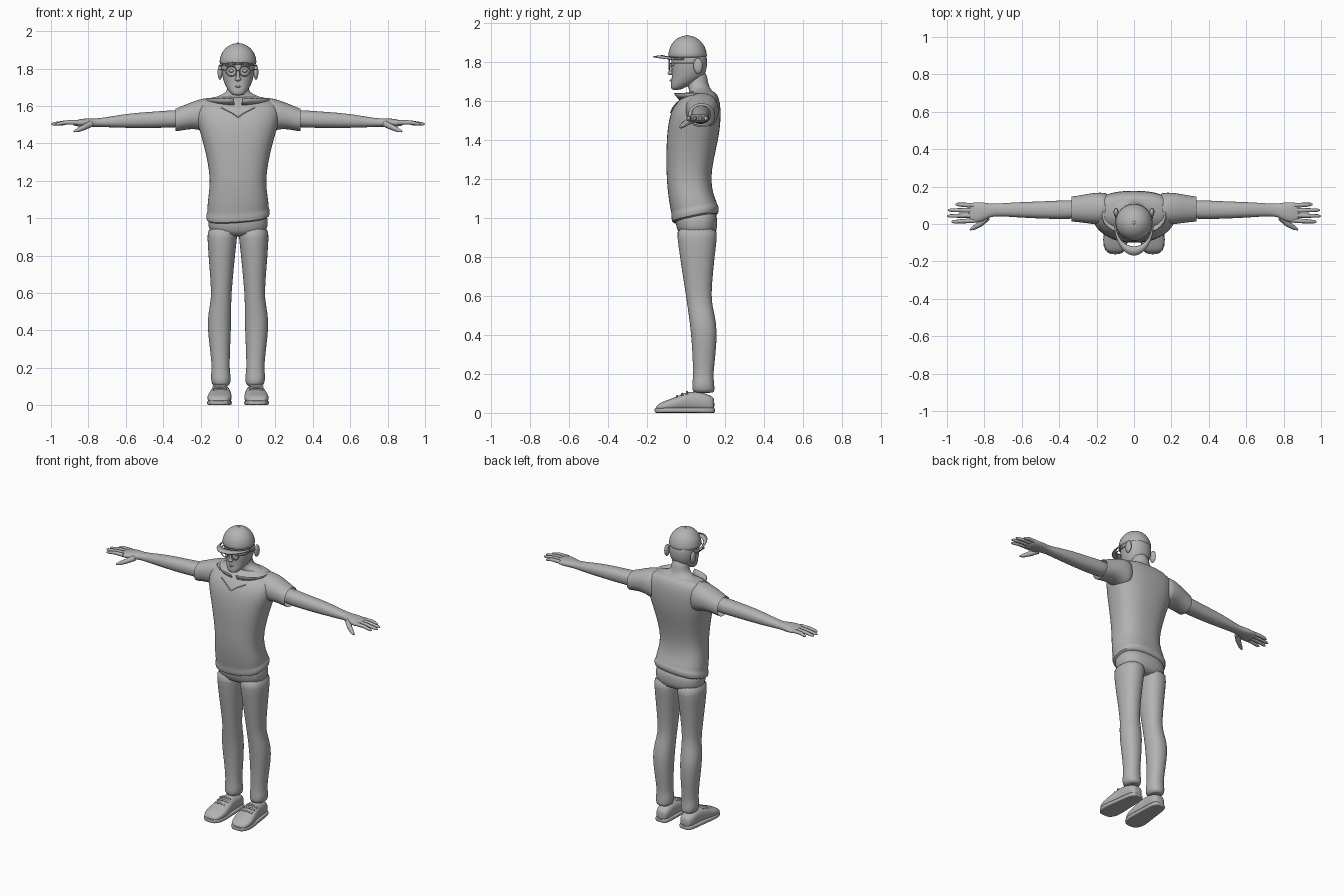
import bpy, bmesh, math
from mathutils import Vector, Matrix

grey = bpy.data.materials.new("plain grey")
grey.diffuse_color = (0.45, 0.45, 0.45, 1)


def finish(name, bm, mirror=False, subsurf=0, solid=0):
    bmesh.ops.recalc_face_normals(bm, faces=bm.faces)
    me = bpy.data.meshes.new(name)
    bm.to_mesh(me)
    bm.free()
    ob = bpy.data.objects.new(name, me)
    bpy.context.collection.objects.link(ob)
    me.materials.append(grey)
    for o in bpy.context.selected_objects:
        o.select_set(False)
    ob.select_set(True)
    bpy.context.view_layer.objects.active = ob
    bpy.ops.object.shade_smooth_by_angle(angle=math.radians(60))
    if solid:
        m = ob.modifiers.new("thickness", 'SOLIDIFY')
        m.thickness, m.offset = solid, 0
    if mirror:
        m = ob.modifiers.new("mirror", 'MIRROR')
        m.use_mirror_merge = False
    if subsurf:
        m = ob.modifiers.new("smooth", 'SUBSURF')
        m.levels = m.render_levels = subsurf
    return ob


def loft(name, axis, rings, n=20, power=2.0, caps=(True, True), warp=None, **kw):
    """Rings are (position, a0, a1, b0, b1): bounds across the axis."""
    bm = bmesh.new()
    loops = []
    for t, a0, a1, b0, b1 in rings:
        loop = []
        for i in range(n):
            u = 2 * math.pi * i / n
            c, s = math.cos(u), math.sin(u)
            a = (a0 + a1) / 2 + (a1 - a0) / 2 * math.copysign(abs(c) ** (2 / power), c)
            b = (b0 + b1) / 2 + (b1 - b0) / 2 * math.copysign(abs(s) ** (2 / power), s)
            co = {'X': (t, a, b), 'Y': (a, t, b), 'Z': (a, b, t)}[axis]
            loop.append(bm.verts.new(warp(*co) if warp else co))
        loops.append(loop)
    for p, q in zip(loops, loops[1:]):
        for i in range(n):
            j = (i + 1) % n
            bm.faces.new((p[i], p[j], q[j], q[i]))
    for use, loop in zip(caps, (loops[0], loops[-1])):
        if use:
            bm.faces.new(loop)
    kw.setdefault("subsurf", 1)
    return finish(name, bm, **kw)


def tubes(name, paths, mirror=True, closed=False):
    """Each path is a list of (x, y, z, radius)."""
    cu = bpy.data.curves.new(name, 'CURVE')
    cu.dimensions, cu.bevel_depth, cu.bevel_resolution = '3D', 1.0, 2
    cu.use_fill_caps = True
    for path in paths:
        sp = cu.splines.new('POLY')
        sp.points.add(len(path) - 1)
        sp.use_cyclic_u = closed
        for p, (x, y, z, r) in zip(sp.points, path):
            p.co, p.radius = (x, y, z, 1), r
    tmp = bpy.data.objects.new(name, cu)
    bpy.context.collection.objects.link(tmp)
    me = bpy.data.meshes.new_from_object(tmp.evaluated_get(bpy.context.evaluated_depsgraph_get()))
    bpy.data.objects.remove(tmp)
    bm = bmesh.new()
    bm.from_mesh(me)
    return finish(name, bm, mirror=mirror)


def ball(name, centre, radii, mirror=False):
    bm = bmesh.new()
    mat = Matrix.Translation(centre) @ Matrix.Diagonal((*radii, 1))
    bmesh.ops.create_uvsphere(bm, u_segments=16, v_segments=10, radius=1, matrix=mat)
    return finish(name, bm, mirror=mirror)


def sym(rows):
    return [(z, -h, h, y0, y1) for z, h, y0, y1 in rows]


# Shirt body, with a slanted hem
def hem(x, y, z):
    return (x, y, z + (0.2 * (y - 0.05) + 0.07 * x) * max(0, min(1, (1.1 - z) / 0.05)))


loft("shirt", 'Z', sym([
    (0.995, .155, -.06, .155), (1.0, .17, -.072, .168), (1.035, .172, -.076, .17),
    (1.045, .162, -.074, .16), (1.07, .165, -.082, .158), (1.12, .158, -.092, .14),
    (1.2, .148, -.1, .126), (1.3, .162, -.101, .142), (1.4, .185, -.1, .165),
    (1.47, .207, -.093, .176), (1.54, .225, -.08, .179), (1.59, .22, -.052, .175),
    (1.625, .195, -.015, .165), (1.645, .15, .015, .15), (1.655, .08, .03, .13)]),
    n=32, power=2.5, warp=hem)

# Sleeves, open at the end
loft("sleeve", 'X', [
    (.12, 0, .165, 1.44, 1.648), (.18, -.005, .17, 1.465, 1.643), (.23, 0, .165, 1.478, 1.628),
    (.28, .008, .155, 1.473, 1.608), (.328, .012, .148, 1.464, 1.588),
    (.334, .013, .147, 1.465, 1.586)], n=24, power=2.2, caps=(True, False), mirror=True)

# Arms running into the palms
loft("arm", 'X', [
    (.27, .03, .13, 1.487, 1.582), (.36, .025, .128, 1.484, 1.577), (.45, .027, .123, 1.482, 1.57),
    (.53, .03, .12, 1.482, 1.565), (.62, .035, .117, 1.483, 1.555), (.72, .042, .11, 1.487, 1.537),
    (.765, .04, .108, 1.489, 1.533), (.8, .018, .115, 1.487, 1.535), (.84, .006, .118, 1.488, 1.53),
    (.87, .007, .114, 1.493, 1.524), (.885, .015, .105, 1.498, 1.52)], power=2.3, mirror=True)

# Fingers and thumb
fingers = []
for y0, y1, tip in ((.018, .012, .975), (.046, .043, .998), (.073, .074, .993), (.1, .105, .955)):
    fingers.append([(.855, y0, 1.512, .013), (.92, (y0 + y1) / 2, 1.512, .0115),
                    (tip - .012, y1, 1.504, .009), (tip, y1, 1.502, .004)])
fingers.append([(.785, .035, 1.505, .018), (.82, .002, 1.488, .016), (.855, -.02, 1.472, .012),
                (.876, -.03, 1.464, .005)])
tubes("fingers", fingers)

# Trousers: hips and legs
loft("trouser_hips", 'Z', sym([
    (.9, .12, -.02, .13), (.93, .155, -.045, .16), (.98, .162, -.055, .162), (1.06, .155, -.06, .155)]),
    n=28, power=2.5)
loft("trouser_leg", 'Z', [
    (.1, .048, .132, .04, .145), (.12, .04, .143, .03, .147), (.16, .038, .147, .033, .144),
    (.19, .046, .138, .036, .139), (.3, .042, .15, .034, .152), (.42, .037, .165, .024, .161),
    (.5, .036, .158, .014, .148), (.57, .036, .143, .004, .131), (.65, .03, .146, -.008, .132),
    (.8, .016, .158, -.032, .147), (.9, .004, .165, -.045, .16), (.96, .0, .163, -.05, .162)],
    n=24, power=2.2, mirror=True)

# Shoes
def shoe_shape(x, y, z):
    return (x - .04 * (y + .03) , y, max(z, 0.0))


loft("shoe_upper", 'Y', [
    (-.155, .065, .125, .01, .03), (-.14, .045, .15, .01, .05), (-.1, .03, .164, .01, .064),
    (-.05, .032, .16, .01, .083), (0, .04, .15, .01, .107), (.05, .046, .143, .01, .112),
    (.1, .046, .143, .01, .1), (.135, .055, .134, .01, .085), (.146, .07, .12, .015, .07)],
    power=2.6, warp=shoe_shape, mirror=True)
loft("shoe_sole", 'Y', [
    (-.163, .07, .12, 0, .025), (-.145, .04, .152, 0, .026), (-.09, .026, .168, 0, .027),
    (.0, .038, .154, 0, .027), (.1, .042, .148, 0, .027), (.14, .052, .138, 0, .027),
    (.149, .07, .12, 0, .025)], power=5, warp=shoe_shape, mirror=True)
tubes("shoe_laces", [[(.06, y, z - .008, .006), (.08, y, z, .006), (.115, y, z, .006),
                      (.135, y, z - .008, .006)] for y, z in ((-.045, .086), (-.02, .098), (.005, .107))])

# Neck spreading into the shoulders
loft("neck", 'Z', sym([
    (1.61, .17, .01, .155), (1.637, .155, .02, .148), (1.655, .1, .015, .132), (1.672, .063, .01, .12),
    (1.7, .054, .004, .112), (1.76, .054, .0, .105)]), n=24)

# Head
loft("head", 'Z', sym([
    (1.656, .022, -.07, -.035), (1.666, .038, -.078, -.01), (1.69, .057, -.078, .04),
    (1.715, .071, -.073, .085), (1.75, .083, -.074, .104), (1.79, .089, -.075, .11),
    (1.83, .091, -.079, .108), (1.87, .08, -.07, .09)]), n=24, power=2.2)
ball("ear", (.096, .062, 1.78), (.013, .024, .04), True)
ball("eye", (.036, -.068, 1.788), (.014, .01, .009), True)
ball("nose_tip", (0, -.079, 1.744), (.016, .015, .012))
tubes("nose_bridge", [[(0, -.07, 1.79, .008), (0, -.079, 1.748, .011)]], False)
tubes("lips", [[(-.024, -.066, 1.703, .003), (0, -.078, 1.705, .006), (.024, -.066, 1.703, .003)]], False)
tubes("eyebrow", [[(.015, -.077, 1.813, .004), (.04, -.073, 1.82, .005), (.065, -.058, 1.813, .003)]])

# Spectacles
tubes("spectacle_rims", [[(.037 + r * math.cos(a), -.086, 1.786 + r * math.sin(a), .003)
      for a in [math.tau * i / 20 for i in range(20)]] for r in (.027,)], closed=True)
tubes("spectacle_arms", [[(.0, -.087, 1.79, .003), (.011, -.087, 1.79, .003)],
                         [(.064, -.086, 1.792, .003), (.09, -.065, 1.795, .003), (.1, .06, 1.795, .003)]])

# Cap crown, button and peak
loft("cap_crown", 'Z', sym([
    (1.818, .097, -.088, .106), (1.83, .1, -.092, .109), (1.86, .097, -.089, .105),
    (1.89, .084, -.077, .091), (1.915, .062, -.055, .07), (1.93, .036, -.03, .043),
    (1.936, .012, -.006, .02)]), n=28)
ball("cap_button", (0, .007, 1.934), (.009, .009, .005))
bm = bmesh.new()
rows = []
for i in range(25):
    a = math.pi * i / 24
    c, s = math.cos(a), math.sin(a)
    drop = .014 * c * c
    rows.append([bm.verts.new((.095 * c, -.01 - .11 * s, 1.832 - drop)),
                 bm.verts.new((.102 * c, -.015 - .153 * s ** 1.1, 1.827 - drop))])
for p, q in zip(rows, rows[1:]):
    bm.faces.new((p[0], p[1], q[1], q[0]))
finish("cap_peak", bm, solid=.007)

# Flared collar, open at the front
bm = bmesh.new()
rows = []
for i in range(29):
    a = math.radians(8 + 344 * i / 28)
    x, y = math.sin(a), -math.cos(a)
    rows.append([bm.verts.new((.142 * x, .05 + .085 * y, 1.608)),
                 bm.verts.new((.17 * x, .045 + .105 * y, 1.64))])
for p, q in zip(rows, rows[1:]):
    bm.faces.new((p[0], p[1], q[1], q[0]))
finish("collar", bm, solid=.007)

# Neckline seam
tubes("neckline_seam", [[(0, -.079, 1.54, .003), (.035, -.068, 1.565, .003), (.09, -.046, 1.592, .003)]])
